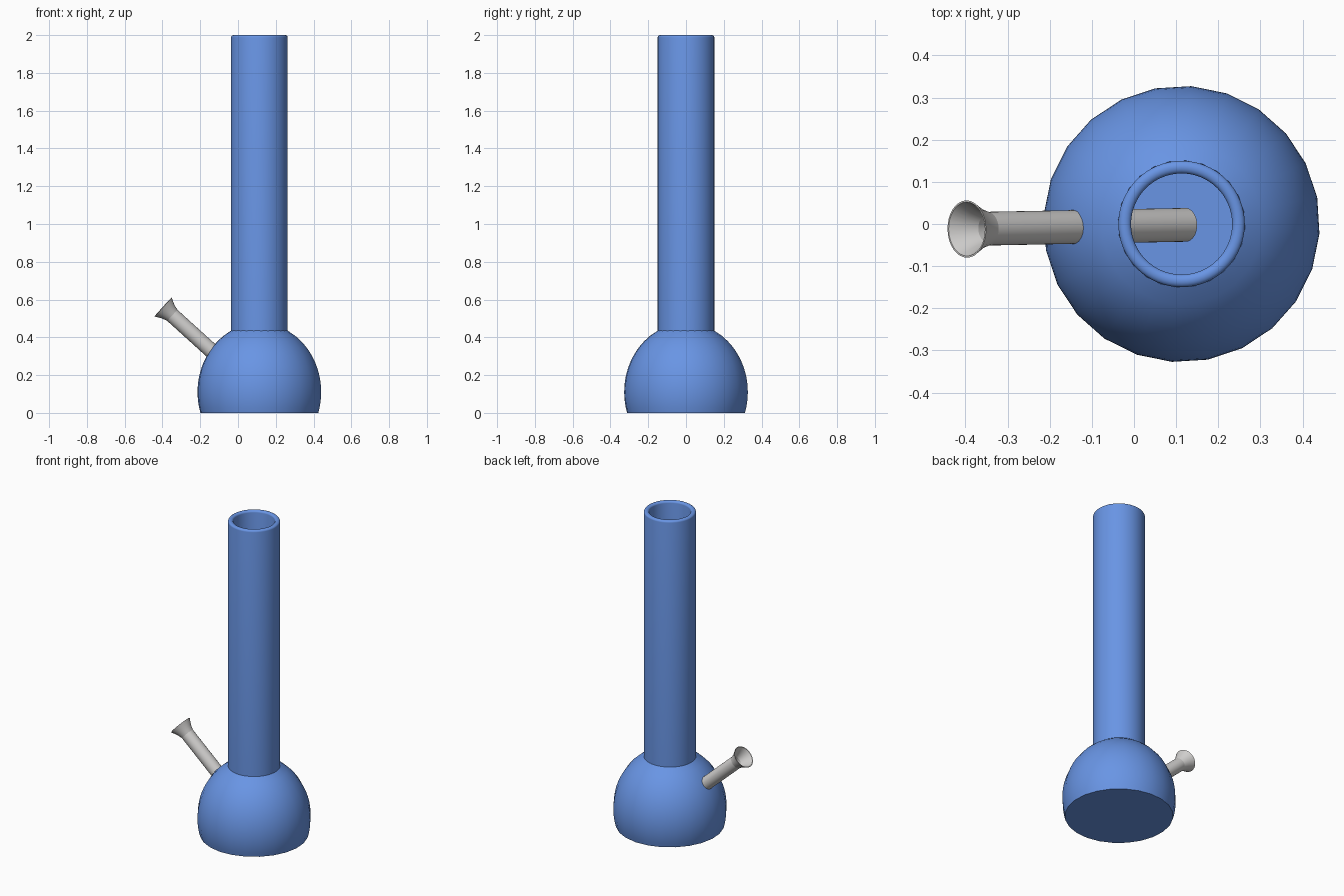
import bpy
import bmesh
from math import cos, sin, pi, sqrt, radians
from mathutils import Vector, Matrix

if "Cube" in bpy.data.objects:
    bpy.data.objects.remove(bpy.data.objects["Cube"])


def material(name, rgb):
    mat = bpy.data.materials.new(name)
    mat.use_nodes = True
    mat.diffuse_color = (*rgb, 1)
    mat.node_tree.nodes["Principled BSDF"].inputs["Base Color"].default_value = (*rgb, 1)
    return mat


def lathe(name, profile, mat, segments, matrix, closed=False):
    """Spin (radius, height) points around the local z axis."""
    bm = bmesh.new()
    rings = [[bm.verts.new((r * cos(2 * pi * i / segments), r * sin(2 * pi * i / segments), z))
              for i in range(segments)] for r, z in profile]
    pairs = list(zip(rings, rings[1:]))
    if closed:
        pairs.append((rings[-1], rings[0]))
    for a, b in pairs:
        for i in range(segments):
            j = (i + 1) % segments
            bm.faces.new((a[i], a[j], b[j], b[i]))
    bmesh.ops.remove_doubles(bm, verts=bm.verts, dist=1e-5)
    bmesh.ops.recalc_face_normals(bm, faces=bm.faces)
    mesh = bpy.data.meshes.new(name)
    bm.to_mesh(mesh)
    bm.free()
    mesh.materials.append(mat)
    obj = bpy.data.objects.new(name, mesh)
    bpy.context.collection.objects.link(obj)
    obj.matrix_world = matrix
    bpy.ops.object.select_all(action="DESELECT")
    obj.select_set(True)
    bpy.context.view_layer.objects.active = obj
    bpy.ops.object.shade_smooth_by_angle(angle=radians(30))
    return obj


blue = material("blue glass", (0.14, 0.3, 0.78))
grey = material("pale grey", (0.64, 0.63, 0.62))
axis_x = 0.113


def dome(radius, height, z0, z1, steps=16):
    """Points of an upright oval, widest at z = 0.11."""
    zs = [z0 + (z1 - z0) * i / steps for i in range(steps + 1)]
    return [(radius * sqrt(1 - ((z - 0.11) / height) ** 2), z) for z in zs]


# Rounded hollow base with a flat bottom
shell = [(0, 0)] + dome(0.328, 0.366, 0, 0.435) + dome(0.298, 0.336, 0.41, 0.03) + [(0, 0.03)]
lathe("base_chamber", shell, blue, 24,
      Matrix.Translation((axis_x, 0, 0)) @ Matrix.Rotation(radians(11), 4, "Z"))

# Tall open tube with a rounded rim
rim = [(0.135 + 0.015 * cos(pi * i / 10), 1.988 + 0.012 * sin(pi * i / 10)) for i in range(11)]
lathe("neck_tube", [(0.15, 0.42)] + rim + [(0.12, 0.42)], blue, 64,
      Matrix.Translation((axis_x, 0, 0)), closed=True)

# Slanted stem, from inside the base up to the flared bowl
low, mouth = Vector((0.123, -0.002, 0.09)), Vector((-0.397, -0.012, 0.561))
length = (mouth - low).length
neck = length - 0.066
tilt = Matrix.Translation(low) @ (mouth - low).to_track_quat("Z", "Y").to_matrix().to_4x4()
lathe("stem", [(0.04, 0), (0.04, neck), (0.032, neck), (0.032, 0)], grey, 32, tilt, closed=True)
lathe("bowl", [(0.04, neck), (0.049, neck + 0.03), (0.068, length), (0.064, length),
               (0.044, neck + 0.03), (0.032, neck)], grey, 32, tilt, closed=True)
